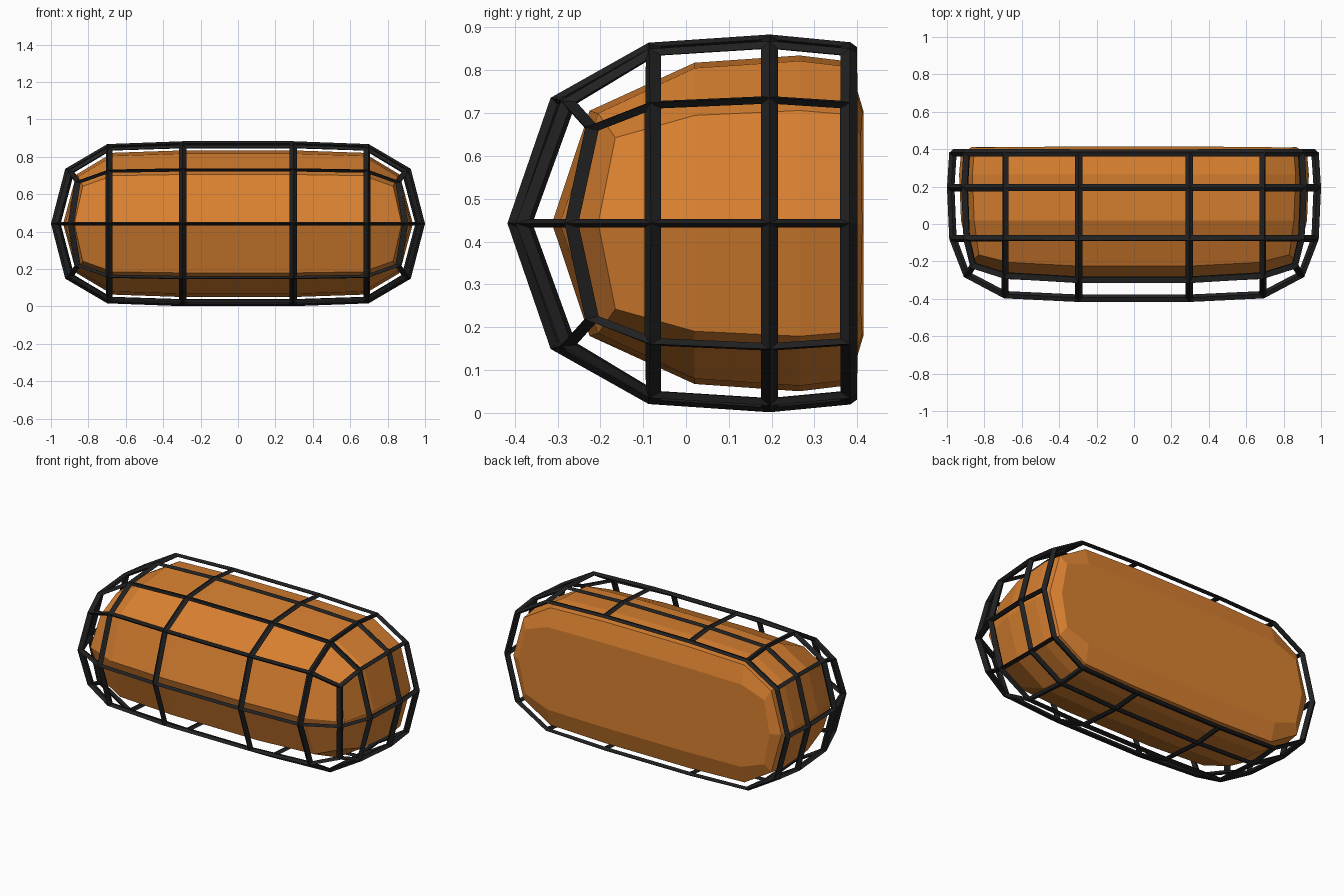
import bpy, bmesh

if "Cube" in bpy.data.objects:
    bpy.data.objects.remove(bpy.data.objects["Cube"])

ZC = 0.4425  # mid height of the lamp


def material(name, rgb):
    m = bpy.data.materials.new(name)
    m.diffuse_color = (*rgb, 1)
    m.use_nodes = True
    m.node_tree.nodes["Principled BSDF"].inputs["Base Color"].default_value = m.diffuse_color
    return m


def around(quarter):
    """Mirror points from +x axis (first, z=0) to the top into a full ring of 14."""
    top = quarter + [(-x, y, z) for x, y, z in reversed(quarter)]
    return top + [(x, y, -z) for x, y, z in reversed(top[1:-1])]


def section(y, sx, sz, col):
    """One ring of the rounded outline at depth y."""
    return around([(sx, y, 0), (sx * .924, y, sz * .672),
                   (col, y, sz * .967), (.295, y, sz)])


def shell(name, front_edge, front_mid, rings, mat, scale=(1, 1, 1), back_edge=None):
    bm = bmesh.new()

    def vert(p):
        return bm.verts.new([c / s for c, s in zip(p, scale)])

    loops = [around(front_edge)] + rings
    if back_edge:
        loops.append(around(back_edge))
    loops = [[vert(p) for p in l] for l in loops]
    n = len(loops[0])
    # sides
    for a, b in zip(loops, loops[1:]):
        for i in range(n):
            j = (i + 1) % n
            bm.faces.new((a[i], a[j], b[j], b[i]))
    # front panel: two rows either side of a middle line
    e = loops[0]
    mid = [e[0]] + [vert(p) for p in front_mid] \
        + [vert((-x, y, z)) for x, y, z in reversed(front_mid)] + [e[7]]
    for edge in (e[1:7], [e[13 - k] for k in range(6)]):
        for k in range(5):
            bm.faces.new((edge[k], edge[k + 1], mid[k + 1], mid[k]))
    # flat back
    if back_edge:
        bm.faces.new(loops[-1])
    bmesh.ops.recalc_face_normals(bm, faces=bm.faces)
    me = bpy.data.meshes.new(name)
    bm.to_mesh(me)
    bm.free()
    me.materials.append(mat)
    ob = bpy.data.objects.new(name, me)
    ob.location.z = ZC
    ob.scale = scale
    bpy.context.collection.objects.link(ob)
    return ob


orange = material("orange", (.70, .22, .03))
black = material("black", (.015, .015, .015))

# rounded orange body
shell("lamp_body",
      [(.875, -.205, 0), (.83, -.165, .2), (.67, -.205, .257), (.295, -.225, .263)],
      [(.67, -.295, 0), (.295, -.313, 0)],
      [section(.02, .925, .375, .67), section(.265, .935, .392, .67),
       section(.38, .925, .378, .67)],
      orange,
      back_edge=[(.865, .412, 0), (.825, .408, .2), (.67, .412, .257), (.295, .414, .263)])

# black wire cage, open at the back
cage = shell("wire_cage",
             [(.895, -.27, 0), (.86, -.222, .222), (.69, -.275, .282), (.295, -.298, .289)],
             [(.69, -.378, 0), (.295, -.397, 0)],
             [section(-.078, .968, .413, .69), section(.195, .98, .431, .69),
              section(.38, .968, .413, .69)],
             black, scale=(2, 2, 1))
wire = cage.modifiers.new("bars", 'WIREFRAME')
wire.thickness = .02
wire.offset = 0
wire.use_boundary = True
wire.use_even_offset = True
wire.use_replace = True
